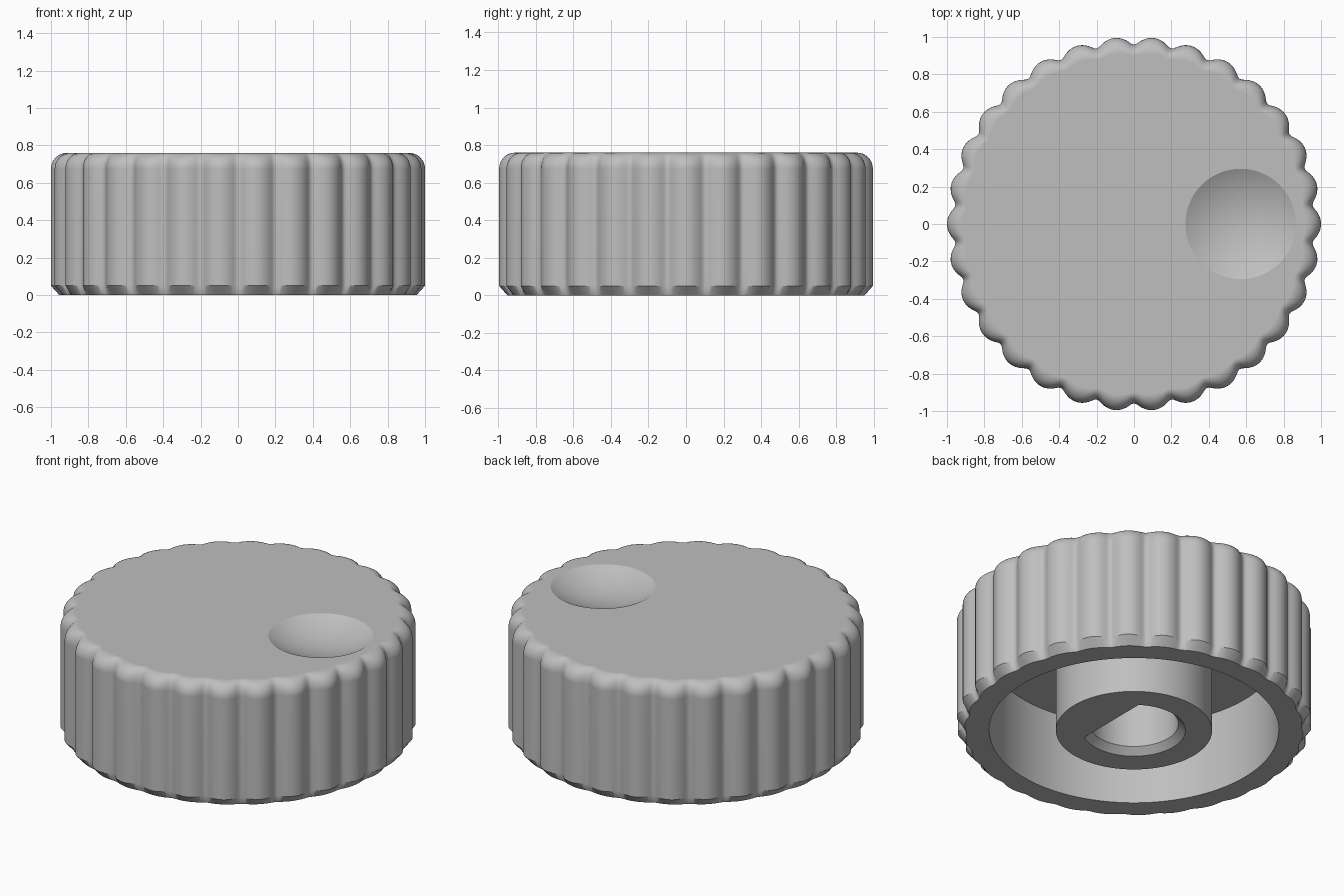
import bpy, bmesh
from math import pi, sin, cos, acos, sqrt, radians
from mathutils import Vector

cube = bpy.data.objects.get("Cube")
if cube:
    bpy.data.objects.remove(cube, do_unlink=True)

HEIGHT = 0.76
LOBES = 30
STEPS = 16          # points around each lobe
GROOVE = 0.04       # depth of the grip grooves
CEILING = 0.505     # depth of the hollow underneath

grey = bpy.data.materials.new("plain_grey")
grey.use_nodes = True
grey.diffuse_color = (0.52, 0.52, 0.52, 1)
grey.node_tree.nodes["Principled BSDF"].inputs["Base Color"].default_value = grey.diffuse_color


def loft(name, rings):
    """Skin a stack of closed rings and cap both ends."""
    bm = bmesh.new()
    loops = [[bm.verts.new(p) for p in ring] for ring in rings]
    for low, high in zip(loops, loops[1:]):
        n = len(low)
        for i in range(n):
            j = (i + 1) % n
            bm.faces.new((low[i], low[j], high[j], high[i]))
    bm.faces.new(loops[0][::-1])
    bm.faces.new(loops[-1])
    mesh = bpy.data.meshes.new(name)
    bm.to_mesh(mesh)
    bm.free()
    obj = bpy.data.objects.new(name, mesh)
    bpy.context.collection.objects.link(obj)
    obj.data.materials.append(grey)
    return obj


def circle(radius, z, n=160):
    return [Vector((radius * cos(2 * pi * i / n), radius * sin(2 * pi * i / n), z)) for i in range(n)]


def lobed(inset, scallop, z):
    """Ring of rounded lobes; scallop fades the groove depth."""
    n, turn, points = LOBES * STEPS, 0.8, []
    for i in range(n):
        t = abs((i / STEPS + 0.5) % 1 - 0.5) * 2
        drop = t * t / turn if t < turn else 1 - (1 - t) ** 2 / (1 - turn)
        r = 1 - inset - GROOVE * scallop * drop
        a = 2 * pi * i / n
        points.append(Vector((r * cos(a), r * sin(a), z)))
    return points


def d_shape(offset, z, n=64):
    """Round bore with one flat side towards +x."""
    r, flat = 0.25 + offset, 0.125 + offset
    start = acos(flat / r)
    angles = [start + (2 * pi - 2 * start) * i / n for i in range(n + 1)]
    return [Vector((r * cos(a), r * sin(a), z)) for a in angles]


def cut(target, cutter):
    cutter.hide_render = True
    mod = target.modifiers.new("cut", 'BOOLEAN')
    mod.operation = 'DIFFERENCE'
    mod.solver = 'EXACT'
    mod.object = cutter
    bpy.context.view_layer.objects.active = target
    bpy.ops.object.modifier_apply(modifier=mod.name)
    bpy.data.objects.remove(cutter, do_unlink=True)


def finish(obj):
    bpy.ops.object.select_all(action='DESELECT')
    obj.select_set(True)
    bpy.context.view_layer.objects.active = obj
    bpy.ops.object.shade_smooth_by_angle(angle=radians(27))
    obj.modifiers.new("flat_tops", 'WEIGHTED_NORMAL').keep_sharp = True


# Knob body: chamfered foot, straight grip, rounded top edge
FILLET = 0.085
rings = [lobed(0.045, 0.3, 0), lobed(0, 1, 0.05)]
for k in range(9):
    a = pi / 2 * k / 8
    inset = FILLET * (1 - cos(a))
    rings.append(lobed(inset, 1 - 0.65 * inset / FILLET, HEIGHT - FILLET + FILLET * sin(a)))
body = loft("knob_body", rings)

# Hollow underside
cut(body, loft("hollow_cutter", [circle(0.816, -0.1), circle(0.816, CEILING)]))

# Finger dimple in the top
DIMPLE, BALL = 0.295, 0.6
bpy.ops.mesh.primitive_uv_sphere_add(
    segments=128, ring_count=96, radius=BALL,
    location=(0.57, 0, HEIGHT + sqrt(BALL ** 2 - DIMPLE ** 2)))
ball = bpy.context.object
ball.name = "dimple_cutter"
ball.data.materials.append(grey)
cut(body, ball)
finish(body)

# Central shaft boss with a chamfered D-shaped bore
boss = loft("shaft_boss", [circle(0.44, 0), circle(0.44, CEILING + 0.03)])
cut(boss, loft("bore_cutter", [d_shape(0.08, -0.04), d_shape(0, 0.04), d_shape(0, CEILING)]))
finish(boss)
